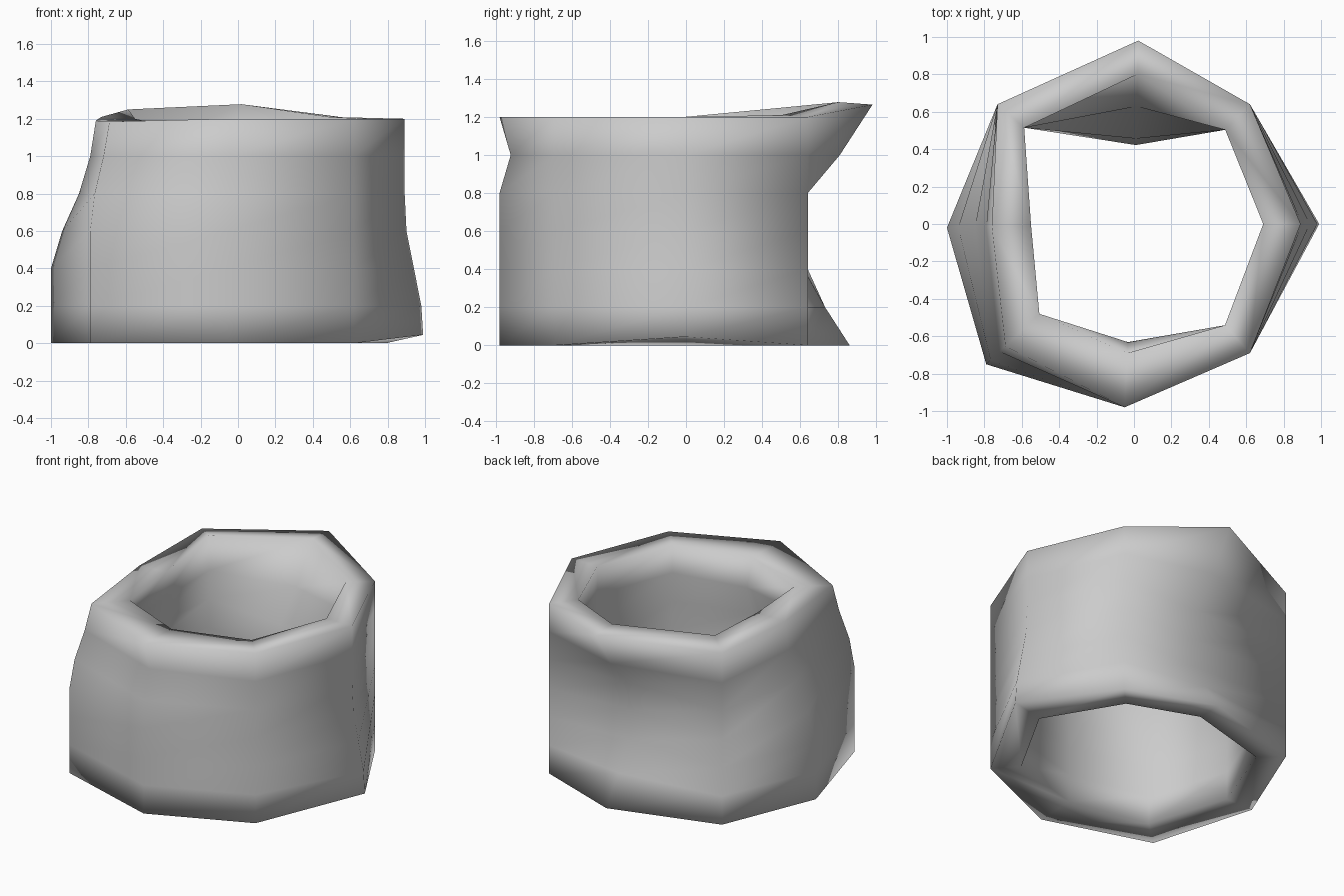
import bpy, bmesh

if "Cube" in bpy.data.objects:
    bpy.data.objects.remove(bpy.data.objects["Cube"])

HEIGHT, STEPS = 1.2, 6
STRAIGHT = [1] * (STEPS + 1)

# Radial scale of the wall at seven even heights, for the dented columns
RIGHT = [1, .99, .95, .91, .9, .9, .9]
BACK = [1, .85, .72, .7, .74, .94, 1.14]
LEFT = [1, 1, 1, .94, .85, .79, .76]
FRONT_LEFT = [1, 1, 1, 1, .97, .91, .87]
FRONT = [1, 1, 1, 1, 1, .94, 1]

# Columns around the ring: foot x, y, wall thickness, outer and inner rim lift, profile
COLUMNS = [
    (.99, 0, .2, 0, 0, RIGHT),
    (.62, .64, .19, 0, .01, STRAIGHT),
    (.02, .86, .18, .065, .078, BACK),
    (-.73, .64, .19, .01, .05, STRAIGHT),
    (-1, -.02, .21, -.01, 0, LEFT),
    (-.79, -.75, .25, -.015, -.01, FRONT_LEFT),
    (-.05, -.98, .29, 0, -.005, FRONT),
    (.62, -.69, .2, 0, 0, STRAIGHT),
]


def wall(bm, x, y, inset, lift, profile):
    """One vertical line of vertices, moved inwards by inset."""
    radius = (x * x + y * y) ** .5
    line = []
    for i, scale in enumerate(profile):
        s = scale - inset / radius
        z = HEIGHT * i / STEPS + (lift if i == STEPS else 0)
        line.append(bm.verts.new((x * s, y * s, z)))
    return line


# Tube: each column is a closed loop, up the outside and down the inside
bm = bmesh.new()
loops = []
for x, y, thick, lift_out, lift_in, profile in COLUMNS:
    outer = wall(bm, x, y, 0, lift_out, profile)
    inner = wall(bm, x, y, thick, lift_in, profile)
    loops.append(outer + inner[::-1])
loops[0][0].co.z = .045  # right foot is slightly raised

count = len(loops[0])
for c, a in enumerate(loops):
    b = loops[(c + 1) % len(loops)]
    for i in range(count):
        j = (i + 1) % count
        bm.faces.new((a[i], b[i], b[j], a[j]))
bmesh.ops.recalc_face_normals(bm, faces=bm.faces)
for f in bm.faces:
    f.smooth = True

mesh = bpy.data.meshes.new("dented_ring")
bm.to_mesh(mesh)
bm.free()
ring = bpy.data.objects.new("dented_ring", mesh)
bpy.context.collection.objects.link(ring)
